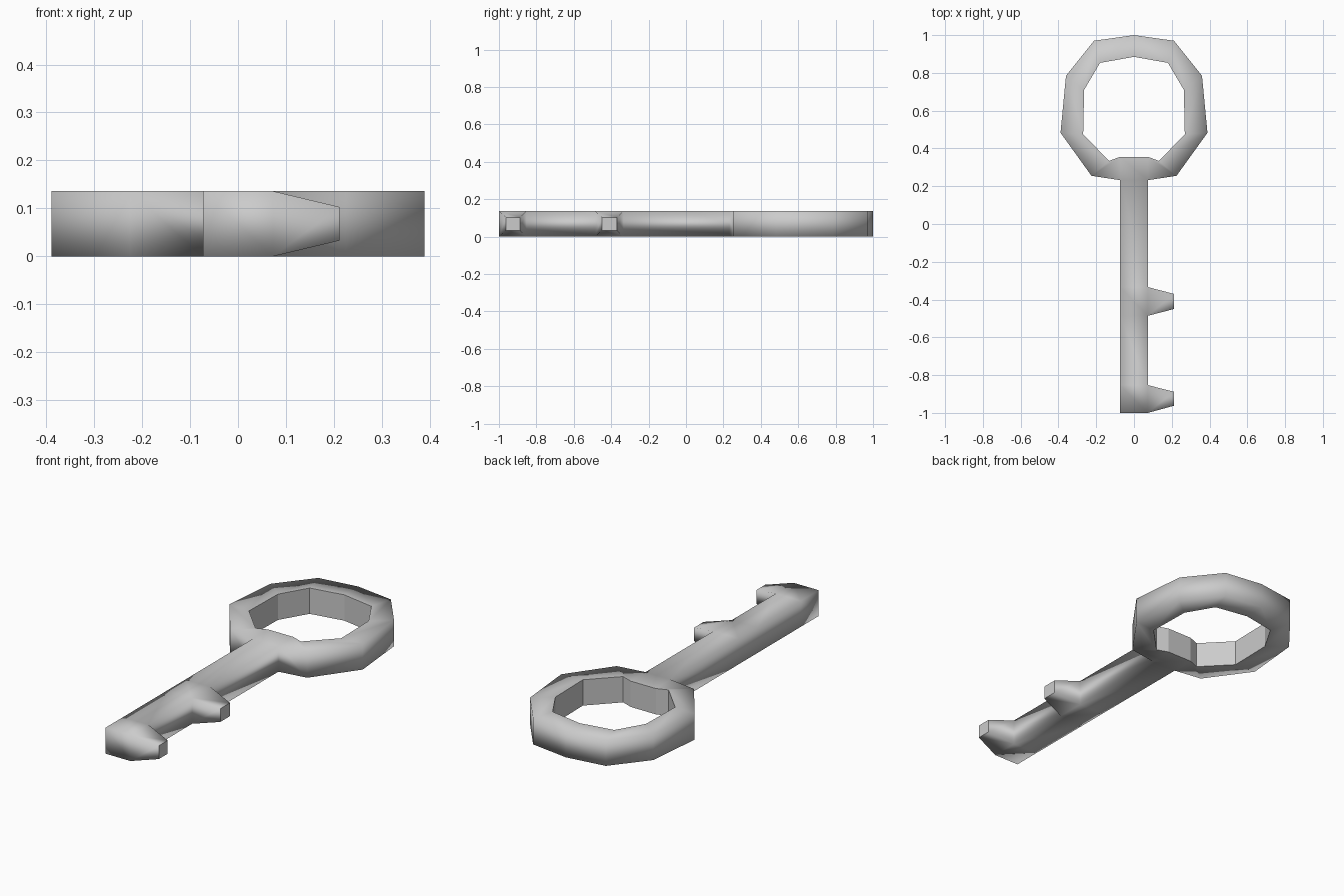
import bpy, bmesh
from mathutils import Vector

if "Cube" in bpy.data.objects:
    bpy.data.objects.remove(bpy.data.objects["Cube"])

H = 0.136   # key thickness
W = 0.073   # half width of the shaft

# Right half of the bow (ring), top to shaft
outer = [(0, 1.0), (0.212, 0.97), (0.36, 0.785), (0.389, 0.483), (0.225, 0.255), (W, 0.232)]
inner = [(0, 0.885), (0.18, 0.853), (0.264, 0.71), (0.269, 0.475), (0.132, 0.334), (W, 0.356)]
# Stations along the shaft; teeth sit between the pairs listed below
shaft = [0.356, 0.232, -0.334, -0.486, -0.853, -1.0]
teeth = [(-0.41, 0.04), (-0.925, 0.037)]   # tip centre y, tip half width

bm = bmesh.new()
quads = []
for side in (1, -1):
    for i in range(5):
        quads.append([(side * x, y) for x, y in (outer[i], outer[i + 1], inner[i + 1], inner[i])])
for a, b in zip(shaft, shaft[1:]):
    quads.append([(-W, a), (W, a), (W, b), (-W, b)])

# Flat plan of the key, raised to a solid
for q in quads:
    bm.faces.new([bm.verts.new((x, y, 0)) for x, y in q])
bmesh.ops.remove_doubles(bm, verts=bm.verts, dist=1e-4)
bmesh.ops.recalc_face_normals(bm, faces=bm.faces)
res = bmesh.ops.extrude_face_region(bm, geom=bm.faces[:], use_keep_orig=True)
for v in res["geom"]:
    if isinstance(v, bmesh.types.BMVert):
        v.co.z = H
bmesh.ops.recalc_face_normals(bm, faces=bm.faces)
for f in bm.faces:
    f.smooth = True

# Inner wall of the bow stays crisp
centre = Vector((0, 0.62, H / 2))
bm.normal_update()
for f in bm.faces:
    c = f.calc_center_median()
    if c.y > 0.3 and abs(f.normal.z) < 0.5 and f.normal.dot(centre - c) > 0:
        f.smooth = False

# Tapered teeth pulled from the right side of the shaft
for cy, half in teeth:
    base = min((f for f in bm.faces if f.normal.x > 0.9),
               key=lambda f: (f.calc_center_median() - Vector((W, cy, H / 2))).length)
    tip = bmesh.ops.extrude_discrete_faces(bm, faces=[base])["faces"][0]
    mid = tip.calc_center_median()
    for v in tip.verts:
        v.co = (0.212,
                cy + (half if v.co.y > mid.y else -half),
                H / 2 + (0.035 if v.co.z > mid.z else -0.035))
    for e in tip.edges:
        for f in e.link_faces:
            f.smooth = True
    tip.smooth = False
    bm.normal_update()

mesh = bpy.data.meshes.new("key")
bm.to_mesh(mesh)
bm.free()
key = bpy.data.objects.new("key", mesh)
bpy.context.collection.objects.link(key)
